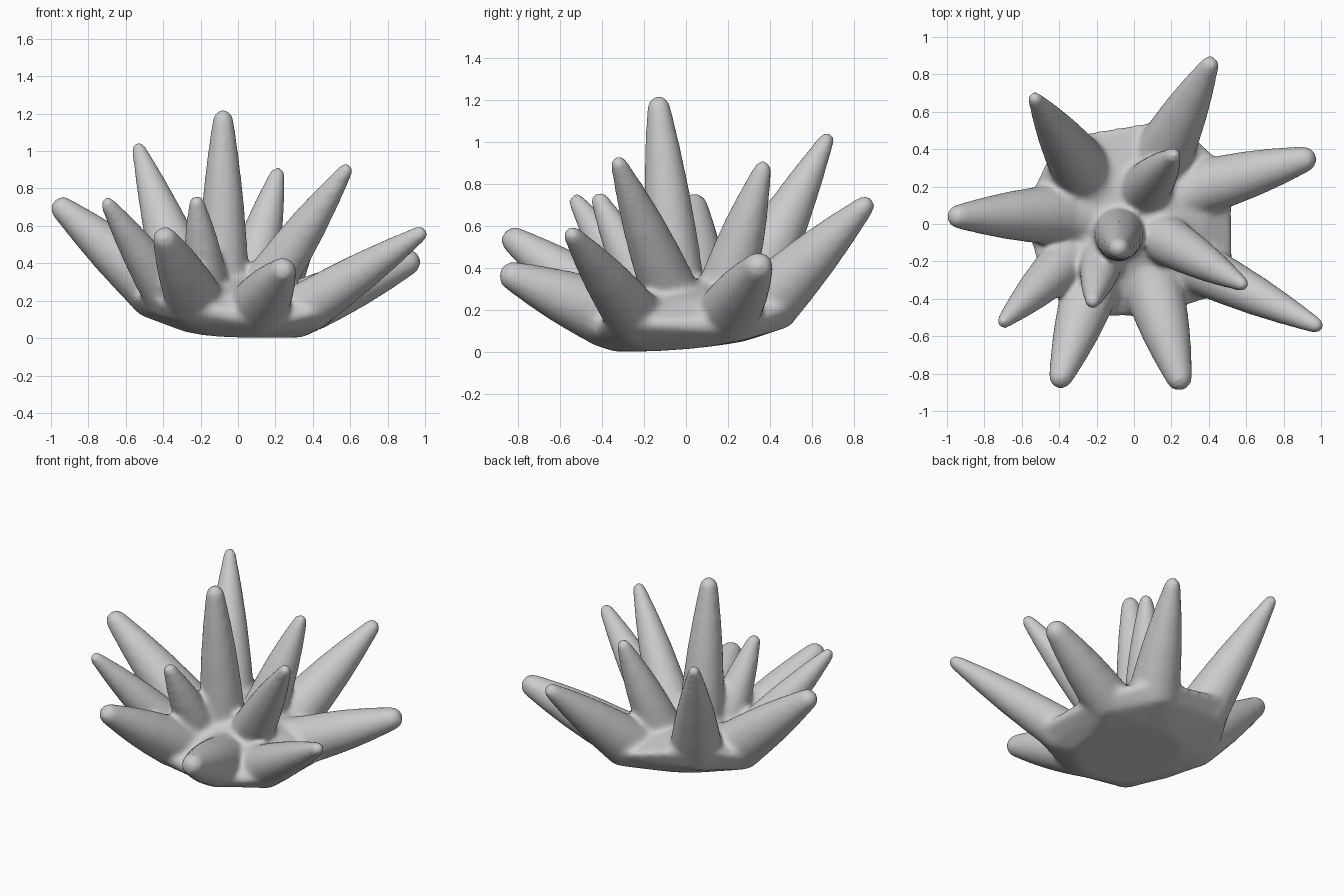
import bpy, bmesh, math
from mathutils import Vector

if "Cube" in bpy.data.objects:
    bpy.data.objects.remove(bpy.data.objects["Cube"])

# root centre, root radius, tip centre, tip radius
OUTER = [
    ((0.16, 0.38, 0.23), 0.16, (0.405, 0.85, 0.695), 0.052),
    ((0.38, 0.20, 0.18), 0.15, (0.905, 0.345, 0.405), 0.074),
    ((0.36, -0.24, 0.16), 0.14, (0.97, -0.54, 0.555), 0.046),
    ((0.11, -0.36, 0.17), 0.16, (0.24, -0.82, 0.36), 0.074),
    ((-0.23, -0.34, 0.20), 0.155, (-0.39, -0.815, 0.53), 0.068),
    ((-0.36, -0.19, 0.21), 0.135, (-0.695, -0.52, 0.715), 0.042),
    ((-0.41, 0.05, 0.24), 0.165, (-0.935, 0.04, 0.69), 0.068),
    ((-0.28, 0.29, 0.28), 0.165, (-0.53, 0.67, 1.01), 0.04),
]
INNER = [
    ((0.18, -0.09, 0.32), 0.135, (0.575, -0.32, 0.895), 0.042),
    ((-0.17, -0.19, 0.28), 0.12, (-0.22, -0.41, 0.72), 0.045),
    ((-0.08, -0.05, 0.32), 0.14, (-0.08, -0.13, 1.165), 0.058),
    ((0.07, 0.20, 0.33), 0.135, (0.21, 0.365, 0.87), 0.045),
]
HUB = Vector((0, 0.02, 0.20))
SIDES = 16

bm = bmesh.new()


def ring(centre, frame, r):
    return [centre + frame @ Vector((r * math.cos(a), r * math.sin(a), 0))
            for a in (k * math.tau / SIDES for k in range(SIDES))]


def frame_of(root, tip):
    return (Vector(tip) - Vector(root)).to_track_quat('Z', 'Y').to_matrix()


def add_spike(root, r0, tip, r1):
    """Tapered finger with a rounded end, rooted inside the hub."""
    frame = frame_of(root, tip)
    root, tip = Vector(root), Vector(tip)
    axis = (tip - root).normalized()
    path = [(HUB.lerp(root, 0.35), r0 * 0.6)]
    for t in (0, 0.25, 0.5, 0.75, 1):
        bulge = 0.012 * math.sin(math.pi * t)
        path.append((root.lerp(tip, t), r0 + (r1 - r0) * t + bulge))
    for a in (30, 58, 80):
        a = math.radians(a)
        path.append((tip + axis * r1 * math.sin(a), r1 * math.cos(a)))
    rings = [[bm.verts.new(p) for p in ring(c, frame, r)] for c, r in path]
    for a, b in zip(rings, rings[1:]):
        for k in range(SIDES):
            n = (k + 1) % SIDES
            bm.faces.new((a[k], a[n], b[n], b[k]))
    bm.faces.new(rings[0][::-1])
    bm.faces.new(rings[-1])


for s in OUTER + INNER:
    add_spike(*s)

# Bowl-shaped hub: hull around the undersides of the outer fingers,
# a tilted bottom disc and a raised middle
hull_points = []
for root, r0, tip, r1 in OUTER:
    frame = frame_of(root, tip)
    for t, scale in ((0, 0.97), (0.15, 0.88)):
        c = Vector(root).lerp(Vector(tip), t)
        hull_points += [p for p in ring(c, frame, r0 * scale) if p.z < c.z - 0.3 * r0]
for k in range(SIDES):
    a = k * math.tau / SIDES
    x, y = 0.03 + 0.33 * math.cos(a), -0.02 + 0.32 * math.sin(a)
    hull_points.append(Vector((x, y, 0.03 - 0.05 * x + 0.1 * y)))
    hull_points.append(Vector((0.01 + 0.36 * math.cos(a), 0.02 + 0.34 * math.sin(a), 0.26)))
    hull_points.append(Vector((0.16 * math.cos(a), 0.02 + 0.16 * math.sin(a), 0.34)))
hull_verts = [bm.verts.new(p) for p in hull_points]
res = bmesh.ops.convex_hull(bm, input=hull_verts)
inside = [e for e in res["geom_interior"] if isinstance(e, bmesh.types.BMVert)]
bmesh.ops.delete(bm, geom=inside, context='VERTS')

# Flatten anything that would dip below the ground
for v in bm.verts:
    v.co.z = max(v.co.z, 0.0)
bmesh.ops.recalc_face_normals(bm, faces=bm.faces)

mesh = bpy.data.meshes.new("spiky_cluster")
bm.to_mesh(mesh)
bm.free()
cluster = bpy.data.objects.new("spiky_cluster", mesh)
bpy.context.collection.objects.link(cluster)

# Fuse hub and fingers into one skin with soft joints
fuse = cluster.modifiers.new("fuse", 'REMESH')
fuse.mode = 'VOXEL'
fuse.voxel_size = 0.016
fuse.use_smooth_shade = True
soften = cluster.modifiers.new("soften", 'SMOOTH')
soften.factor = 0.5
soften.iterations = 14
